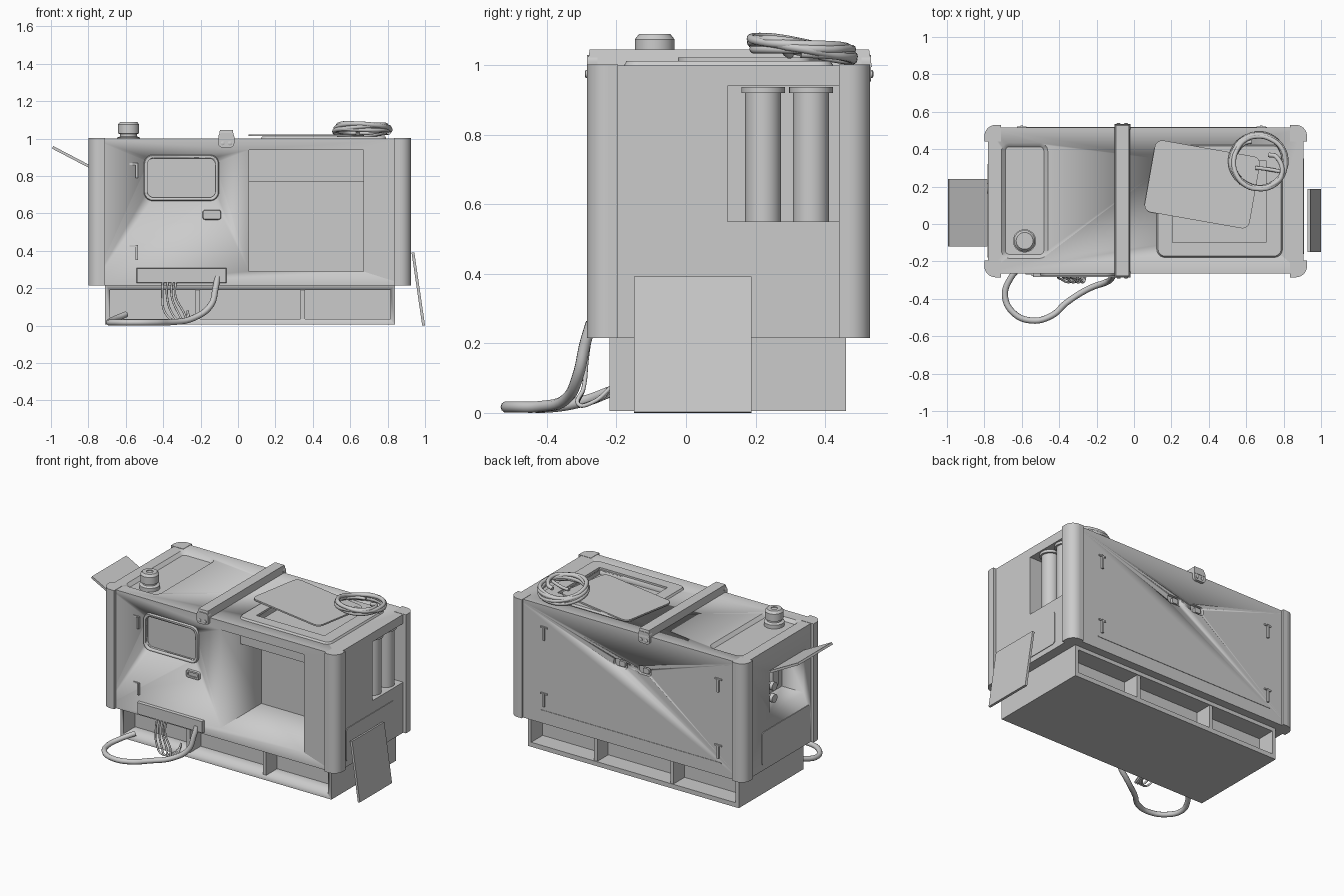
import bpy, bmesh, math, random
from mathutils import Matrix, Vector

if "Cube" in bpy.data.objects:
    bpy.data.objects.remove(bpy.data.objects["Cube"])

random.seed(4)
# local (x, y, z) -> world, local z pointing out of each side
TOP = Matrix.Identity(3)
FRONT = Matrix(((1, 0, 0), (0, 0, -1), (0, 1, 0)))
BACK = Matrix(((-1, 0, 0), (0, 0, 1), (0, 1, 0)))
RIGHT = Matrix(((0, 0, 1), (1, 0, 0), (0, 1, 0)))
LEFT = Matrix(((0, 0, -1), (-1, 0, 0), (0, 1, 0)))


def finish(name, bm, mat=TOP):
    bmesh.ops.transform(bm, matrix=mat.to_4x4(), verts=bm.verts)
    bmesh.ops.recalc_face_normals(bm, faces=bm.faces)
    me = bpy.data.meshes.new(name)
    bm.to_mesh(me)
    bm.free()
    ob = bpy.data.objects.new(name, me)
    bpy.context.collection.objects.link(ob)
    bpy.context.view_layer.objects.active = ob
    bpy.ops.object.select_all(action='DESELECT')
    ob.select_set(True)
    bpy.ops.object.shade_smooth_by_angle(angle=math.radians(35))
    return ob


def panel(name, x0, x1, y0, y1, z0, z1, r=0.0, side=TOP, taper=0.0):
    """Rounded plate; taper shrinks the z1 outline."""
    def outline(d):
        a, b, c, e, rr = x0 + d, x1 - d, y0 + d, y1 - d, max(r - d, 0.005)
        if r == 0:
            return [(a, c), (b, c), (b, e), (a, e)]
        pts = []
        for k, (cx, cy) in enumerate(((b - rr, e - rr), (a + rr, e - rr), (a + rr, c + rr), (b - rr, c + rr))):
            for i in range(7):
                t = math.pi / 2 * (k + i / 6)
                pts.append((cx + rr * math.cos(t), cy + rr * math.sin(t)))
        return pts
    bm = bmesh.new()
    lo = [bm.verts.new((x, y, z0)) for x, y in outline(0)]
    hi = [bm.verts.new((x, y, z1)) for x, y in outline(taper)]
    bm.faces.new(lo)
    bm.faces.new(hi)
    n = len(lo)
    for i in range(n):
        bm.faces.new((lo[i], lo[(i + 1) % n], hi[(i + 1) % n], hi[i]))
    return finish(name, bm, side)


def lathe(name, profile, origin, side=TOP, seg=32):
    bm = bmesh.new()
    rings = []
    for rad, h in profile:
        rings.append([bm.verts.new((rad * math.cos(2 * math.pi * i / seg), rad * math.sin(2 * math.pi * i / seg), h))
                      for i in range(seg)])
    for a, b in zip(rings, rings[1:]):
        for i in range(seg):
            bm.faces.new((a[i], a[(i + 1) % seg], b[(i + 1) % seg], b[i]))
    bm.faces.new(rings[0])
    bm.faces.new(rings[-1])
    ob = finish(name, bm, side)
    ob.location = origin
    return ob


def cut(target, cutter, keep=False):
    m = target.modifiers.new("cut", 'BOOLEAN')
    m.operation, m.solver, m.object = 'DIFFERENCE', 'EXACT', cutter
    bpy.context.view_layer.objects.active = target
    bpy.ops.object.modifier_apply(modifier=m.name)
    if not keep:
        bpy.data.objects.remove(cutter)


def cable(name, pts, rad):
    cu = bpy.data.curves.new(name, 'CURVE')
    cu.dimensions = '3D'
    cu.bevel_depth, cu.bevel_resolution, cu.resolution_u, cu.use_fill_caps = rad, 3, 6, True
    sp = cu.splines.new('BEZIER')
    sp.bezier_points.add(len(pts) - 1)
    for bp, p in zip(sp.bezier_points, pts):
        bp.co = p
        bp.handle_left_type = bp.handle_right_type = 'AUTO'
    ob = bpy.data.objects.new(name, cu)
    bpy.context.collection.objects.link(ob)


def slab(name, p0, p1, y0, y1, t):
    """Leaning plate between two points of the xz plane."""
    d = Vector((p1[0] - p0[0], p1[1] - p0[1]))
    n = Vector((-d.y, d.x)).normalized() * t
    q = [Vector(p0), Vector(p1), Vector(p1) + n, Vector(p0) + n]
    bm = bmesh.new()
    f = bm.faces.new([bm.verts.new((v.x, y0, v.y)) for v in q])
    ext = bmesh.ops.extrude_face_region(bm, geom=[f])
    bmesh.ops.translate(bm, vec=(0, y1 - y0, 0), verts=[v for v in ext['geom'] if isinstance(v, bmesh.types.BMVert)])
    finish(name, bm)


# main housing with its bays cut in
body = panel("housing", -0.78, 0.905, -0.265, 0.515, 0.215, 1.0)
hatch = panel("roof_hatch_frame", 0.115, 0.80, -0.185, 0.43, 0.99, 1.012, 0.05, TOP, 0.014)
cut(body, panel("c", 0.06, 0.67, 0.29, 0.94, -0.16, 0.4, 0, FRONT))
cut(body, panel("c", 0.12, 0.44, 0.55, 0.94, 0.71, 1.0, 0, RIGHT))
cut(body, panel("c", -0.24, 0.12, 0.57, 0.85, 0.62, 0.9, 0, LEFT))
cut(body, panel("c", -0.485, -0.12, 0.685, 0.895, 0.25, 0.4, 0.035, FRONT))
cut(body, panel("c", -0.71, -0.46, -0.185, 0.435, 1.001, 0.98, 0.045, TOP, 0.022))
well = panel("c", 0.205, 0.705, -0.10, 0.34, 0.965, 1.1)
cut(body, well, True)
cut(hatch, well)
panel("bay_header", 0.06, 0.67, -0.06, 0.16, 0.77, 0.945)

# rounded corner posts
for i, (x0, x1) in enumerate(((-0.80, -0.71), (0.835, 0.925))):
    for j, (y0, y1) in enumerate(((-0.285, -0.195), (0.44, 0.53))):
        post = panel("corner_post", x0, x1, y0, y1, 0.215, 1.002)
        bm = bmesh.new()
        bm.from_mesh(post.data)
        ox, oy = (x0, x1)[i], (y0, y1)[j]
        e = [e for e in bm.edges if all(abs(v.co.x - ox) < 1e-4 and abs(v.co.y - oy) < 1e-4 for v in e.verts)]
        bmesh.ops.bevel(bm, geom=e, offset=0.06, segments=8, affect='EDGES', profile=0.5)
        bm.to_mesh(post.data)
        bm.free()
        bpy.context.view_layer.objects.active = post
        bpy.ops.object.select_all(action='DESELECT')
        post.select_set(True)
        bpy.ops.object.shade_smooth_by_angle(angle=math.radians(35))

# skid base with long recesses front and back
base = panel("skid_base", -0.71, 0.84, -0.22, 0.46, 0.005, 0.22)
for y0, y1 in ((-0.3, -0.10), (0.34, 0.5)):
    cut(base, panel("c", -0.685, 0.815, y0, y1, 0.035, 0.19))
for x in (-0.215, 0.345):
    for y0, y1 in ((-0.215, -0.09), (0.33, 0.455)):
        panel("base_rib", x - 0.012, x + 0.012, y0, y1, 0.03, 0.195)

# window frame, latch and hinges of the front door
frame = panel("window_frame", -0.505, -0.10, 0.665, 0.915, 0.26, 0.279, 0.05, FRONT, 0.006)
cut(frame, panel("c", -0.485, -0.12, 0.685, 0.895, 0.2, 0.4, 0.035, FRONT))
latch = panel("front_latch", -0.19, -0.09, 0.565, 0.62, 0.26, 0.278, 0.014, FRONT, 0.004)
cut(latch, panel("c", -0.175, -0.105, 0.58, 0.605, 0.27, 0.4, 0.008, FRONT))
for z in (0.39, 0.83):
    panel("front_hinge", -0.547, -0.535, z - 0.04, z + 0.04, 0.26, 0.277, 0, FRONT)
    panel("front_hinge_leaf", -0.58, -0.535, z + 0.03, z + 0.04, 0.26, 0.270, 0, FRONT)
panel("cable_guard", -0.545, -0.06, 0.225, 0.31, 0.25, 0.284, 0, FRONT, 0.005)

# rear doors: hinges, pocket handles, lower seam
for x in (-0.60, 0.68):
    for z in (0.38, 0.82):
        panel("rear_hinge", -x - 0.006, -x + 0.006, z - 0.05, z + 0.04, 0.51, 0.527, 0, BACK)
        panel("rear_hinge_leaf", -x - 0.025, -x + 0.025, z + 0.03, z + 0.04, 0.51, 0.522, 0, BACK)
for x in (-0.055, 0.12):
    cut(body, panel("c", -x - 0.05, -x + 0.05, 0.735, 0.79, 0.495, 0.6, 0.02, BACK))
    panel("rear_pull", -x - 0.012, -x + 0.03, 0.745, 0.78, 0.49, 0.512, 0.008, BACK)
panel("rear_seam", -0.71, 0.62, 0.295, 0.303, 0.51, 0.518, 0, BACK)

# low access plates on both ends
panel("left_access_plate", -0.32, 0.18, 0.25, 0.47, 0.77, 0.784, 0.02, LEFT)
panel("right_access_plate", -0.16, 0.35, 0.25, 0.47, 0.9, 0.909, 0.02, RIGHT)

# opened left flap and the plate leaning on the right
slab("left_flap", (-0.79, 0.84), (-0.995, 0.947), -0.12, 0.24, -0.015)
slab("leaning_plate", (0.985, 0.0), (0.928, 0.39), -0.15, 0.188, -0.015)

# tanks in the right bay
for y in (0.222, 0.36):
    lathe("tank", [(0.052, 0), (0.052, 0.37), (0.063, 0.371), (0.063, 0.388)], (0.835, y, 0.55), seg=40)

# couplings in the left bay
for z in (0.65, 0.73):
    lathe("coupling", [(0.03, 0), (0.03, 0.11), (0.02, 0.112), (0.02, 0.15), (0.028, 0.152), (0.028, 0.175)],
          (-0.61, 0.19, z), LEFT, 20)
cable("bay_pipe", [(-0.65, 0.12, 0.6), (-0.65, 0.12, 0.74), (-0.65, 0.05, 0.76), (-0.65, -0.08, 0.76)], 0.012)
panel("bay_valve", -0.06, 0.0, 0.64, 0.75, 0.61, 0.68, 0.01, LEFT)

# strap over the roof with bolted ends
panel("roof_strap", -0.105, -0.02, -0.285, 0.535, 0.995, 1.045, 0, TOP, 0.008)
for side, a, b in ((FRONT, 0.255, 0.285), (BACK, 0.505, 0.533)):
    s = 1 if side is FRONT else -1
    x0, x1 = sorted((-0.105 * s, -0.02 * s))
    panel("strap_end", x0, x1, 0.953, 1.03, a, b, 0.02, side)
    for x in (-0.082, -0.043):
        y = -b if s == 1 else b
        lathe("strap_bolt", [(0.011, -0.004), (0.011, 0.004), (0.007, 0.006)], (x, y, 0.975), side, 12)

# roof cap
lathe("exhaust_cap", [(0.062, -0.02), (0.062, 0.005), (0.045, 0.012), (0.045, 0.025), (0.057, 0.027), (0.057, 0.075),
                      (0.045, 0.09), (0.02, 0.09), (0.02, 0.085)], (-0.585, -0.09, 1.0), seg=32)

# loose hatch lid turned on the roof
lid = panel("hatch_lid", -0.285, 0.285, -0.195, 0.195, -0.005, 0.005, 0.04)
lid.location = (0.365, 0.212, 1.018)
lid.rotation_euler.z = math.radians(-10)

# coiled cable on the roof
coil = []
for i in range(6 * 12):
    a = 2 * math.pi * i / 12
    r = 0.145 + 0.008 * math.sin(i * 0.55) - 0.006 * (i // 12 % 2) + random.uniform(-0.003, 0.003)
    y = 0.33 + r * math.sin(a)
    z = 1.033 + 0.034 * i / 72 - 0.11 * (y - 0.33) + 0.006 * math.sin(a * 2 + i * 0.1)
    coil.append((0.662 + r * math.cos(a), y, z))
coil += [(0.76, 0.36, 1.055), (0.72, 0.37, 1.045)]
cable("roof_cable_coil", coil, 0.0125)
cable("roof_cable_end", [(0.53, 0.36, 1.04), (0.59, 0.43, 1.03), (0.63, 0.44, 1.03)], 0.01)
cable("roof_cable_tail", [(0.65, 0.30, 1.03), (0.70, 0.295, 1.03), (0.79, 0.28, 1.045)], 0.01)

# heavy hose and thin wires below the front door
cable("ground_hose", [(-0.11, -0.272, 0.26), (-0.12, -0.29, 0.20), (-0.145, -0.31, 0.11), (-0.24, -0.345, 0.04),
                      (-0.36, -0.42, 0.018), (-0.44, -0.49, 0.017), (-0.55, -0.516, 0.017), (-0.65, -0.47, 0.017),
                      (-0.69, -0.38, 0.018), (-0.66, -0.29, 0.035), (-0.60, -0.22, 0.06)], 0.0165)
for k, x in enumerate((-0.40, -0.375, -0.35, -0.33)):
    cable("thin_wire", [(x, -0.272, 0.25), (x - 0.005, -0.285, 0.16), (x + 0.01 + 0.01 * k, -0.295, 0.07),
                        (x + 0.06, -0.31, 0.025), (-0.29 + 0.01 * k, -0.27, 0.03), (-0.27, -0.21, 0.055 + 0.008 * k)], 0.006)
